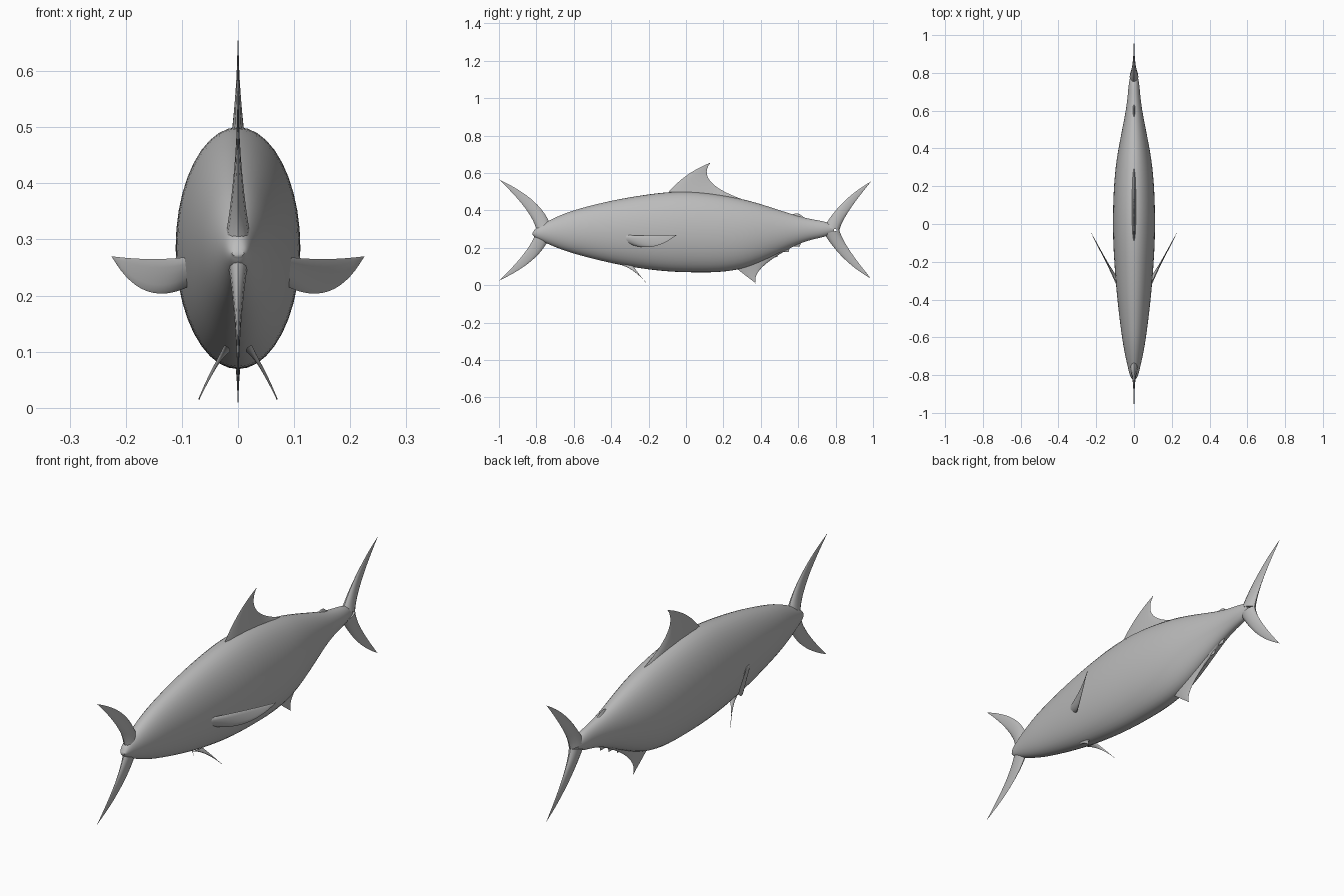
import bpy, bmesh, math
from mathutils import Vector
from mathutils.geometry import interpolate_bezier

default_cube = bpy.data.objects.get("Cube")
if default_cube:
    bpy.data.objects.remove(default_cube, do_unlink=True)

shade = 0.5
grey = bpy.data.materials.new("plain grey")
grey.use_nodes = True
grey.diffuse_color = (shade, shade, shade, 1)
grey.node_tree.nodes["Principled BSDF"].inputs["Base Color"].default_value = grey.diffuse_color


def smooth_path(points):
    """Smooth curve passing through all the given points."""
    padded = [points[0]] + points + [points[-1]]
    path = []
    for before, start, end, after in zip(padded, padded[1:], padded[2:], padded[3:]):
        start_handle = start + (end - before) / 6
        end_handle = end - (after - start) / 6
        path += interpolate_bezier(start, start_handle, end_handle, end, 8)[:-1]
    return path + [points[-1]]


def curve_point(points, t):
    """Point on the curve that bends from the first point toward the middle one and ends at the last."""
    start, bend, end = (Vector(point) for point in points)
    return start.lerp(bend, t).lerp(bend.lerp(end, t), t)


def loft(name, sections, normal, sides):
    """Skin elliptical sections, each given as one edge, the opposite edge and a half thickness."""
    bm = bmesh.new()
    rings = []
    for edge, opposite, thickness in sections:
        centre, reach = (edge + opposite) / 2, (edge - opposite) / 2
        angles = [math.tau * k / sides for k in range(sides)]
        rings.append([bm.verts.new(centre + reach * math.cos(angle) + normal * thickness * math.sin(angle))
                      for angle in angles])
    for ring, following in zip(rings, rings[1:]):
        for k in range(sides):
            bm.faces.new((ring[k - 1], ring[k], following[k], following[k - 1]))
    bm.faces.new(rings[0])
    bm.faces.new(rings[-1])
    bmesh.ops.recalc_face_normals(bm, faces=bm.faces)

    mesh = bpy.data.meshes.new(name)
    bm.to_mesh(mesh)
    bm.free()
    mesh.materials.append(grey)
    part = bpy.data.objects.new(name, mesh)
    bpy.context.collection.objects.link(part)
    for other in bpy.context.selected_objects:
        other.select_set(False)
    part.select_set(True)
    bpy.context.view_layer.objects.active = part
    bpy.ops.object.shade_smooth_by_angle(angle=math.radians(50))
    return part


def fin(name, leading, trailing, tip, thickness, normal=(1, 0, 0)):
    """Thin blade between two curved edges that meet near the tip."""
    sections = []
    steps = 14
    for step in range(steps):
        t = step / steps
        sections.append((curve_point((*leading, tip), t), curve_point((*trailing, tip), t),
                         thickness * (1 - t) ** 2 + 0.001))
    sections.append((Vector(tip), Vector(tip) - Vector(leading[1]).normalized() * 0.002, 0.001))
    return loft(name, sections, Vector(normal).normalized(), 12)


def middle_fin(name, leading, trailing, tip, thickness):
    """Fin standing in the middle plane, drawn in y and z."""
    return fin(name, [(0, *p) for p in leading], [(0, *p) for p in trailing], (0, *tip), thickness)


def paired_fins(name, leading, trailing, tip, thickness, normal):
    """Left fin mirrored to the right."""
    part = fin(name, leading, trailing, tip, thickness, normal)
    part.modifiers.new("both sides", "MIRROR").use_axis = (True, False, False)


# Body: length position, top and bottom; the width follows the height
outline = [(-.82, .28, .27), (-.78, .32, .24), (-.6, .4, .17), (-.3, .47, .1), (0, .5, .07),
           (.3, .46, .09), (.6, .37, .22), (.74, .34, .26), (.79, .32, .28)]
body_sections = []
for y, top, bottom in smooth_path([Vector(station) for station in outline]):
    body_sections.append((Vector((0, y, top)), Vector((0, y, bottom)), .24 * (top - bottom) + .008))
loft("body", body_sections, Vector((1, 0, 0)), 40)

# Forked fins at both ends: distance from the middle and height off the axis
axis_height = .295
forks = {
    "rear": (1, [(.74, .02), (.83, .17)], [(.82, 0), (.84, .08)], (.99, .26)),
    "front": (-1, [(.72, .01), (.76, .16)], [(.8, 0), (.82, .1)], (1, .27)),
}
for end, (direction, leading, trailing, tip) in forks.items():
    for lobe, side in (("upper", 1), ("lower", -1)):
        def place(point):
            return direction * point[0], axis_height + side * point[1]
        middle_fin(end + "_tail_" + lobe + "_lobe", [place(p) for p in leading],
                   [place(p) for p in trailing], place(tip), .022)

# Back and belly fins
middle_fin("dorsal_fin", [(-.1, .49), (-.01, .6)], [(.3, .46), (.05, .55)], (.13, .655), .012)
middle_fin("anal_fin", [(.27, .09), (.32, .05)], [(.6, .22), (.34, .09)], (.375, .01), .012)

# Finlets near the tail stalk
middle_fin("upper_finlet", [(.55, .37), (.58, .39)], [(.66, .35), (.63, .36)], (.61, .38), .01)
for number in range(3):
    y = .46 + number * .06
    z = y * .47 - .06
    middle_fin("lower_finlet_" + str(number + 1), [(y - .02, z), (y, z - .01)],
               [(y + .04, z + .02), (y + .03, z + .01)], (y + .03, z - .005), .006)

# Side fins sweeping out and back, and the smaller pair under the belly
paired_fins("pectoral_fins", [(.08, -.34, .27), (.15, -.18, .26)],
            [(.08, -.3, .22), (.17, -.17, .17)], (.225, -.05, .27), .01, (.9, -.4, 0))
paired_fins("pelvic_fins", [(.02, -.35, .11), (.03, -.28, .09)],
            [(.02, -.28, .1), (.05, -.26, .07)], (.07, -.215, .015), .006, (.9, 0, .5))
